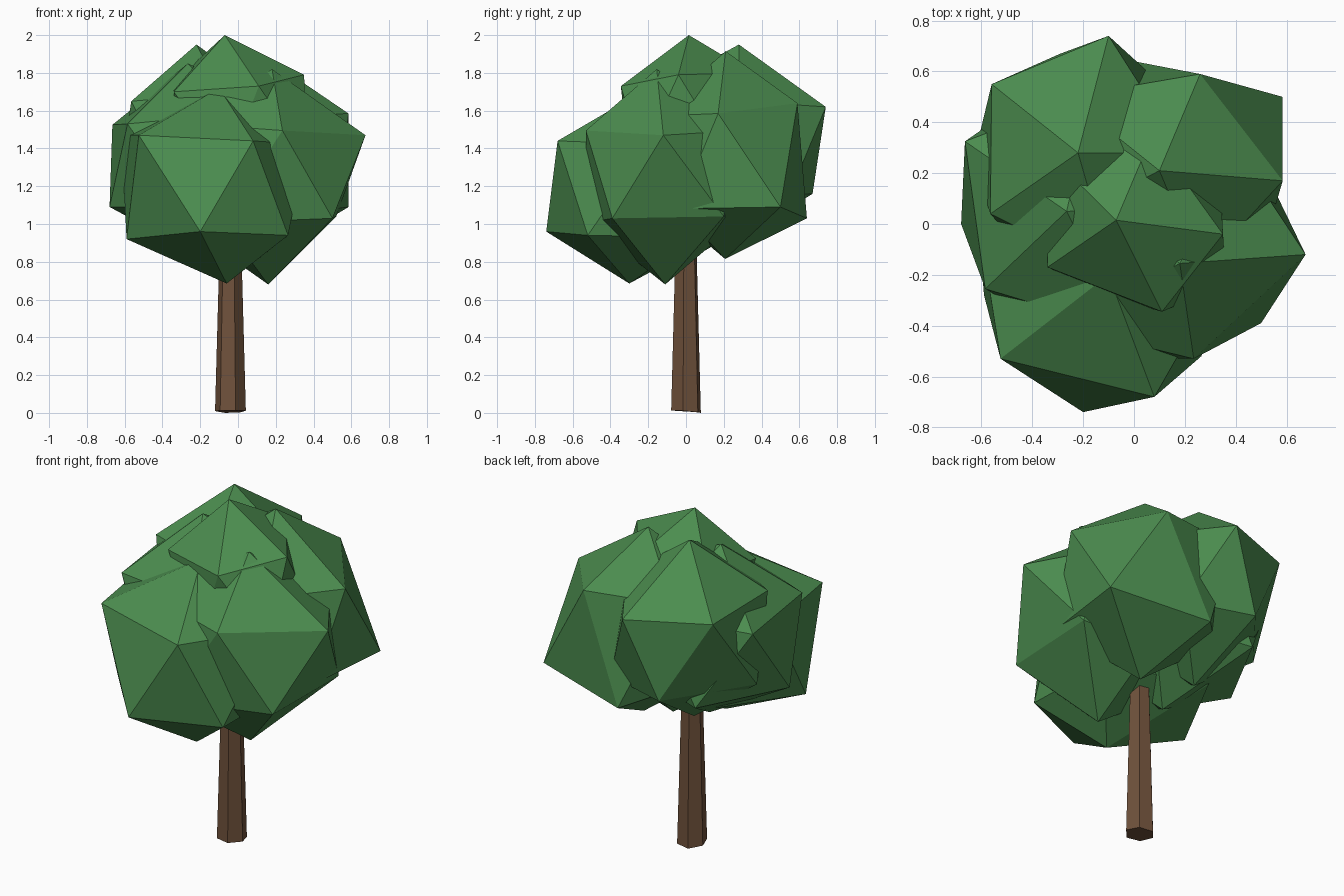
import bpy, bmesh, math
from mathutils import Matrix, Vector

if "Cube" in bpy.data.objects:
    bpy.data.objects.remove(bpy.data.objects["Cube"])


def material(name, color):
    m = bpy.data.materials.new(name)
    m.diffuse_color = (*color, 1.0)
    m.use_nodes = True
    m.node_tree.nodes["Principled BSDF"].inputs["Base Color"].default_value = m.diffuse_color
    return m


leaf_green = material("leaf_green", (0.071, 0.265, 0.078))
bark_brown = material("bark_brown", (0.16, 0.083, 0.044))


def add_object(name, bm, mat):
    bmesh.ops.recalc_face_normals(bm, faces=bm.faces)
    mesh = bpy.data.meshes.new(name)
    bm.to_mesh(mesh)
    bm.free()
    mesh.materials.append(mat)
    obj = bpy.data.objects.new(name, mesh)
    bpy.context.collection.objects.link(obj)
    return obj


def columns(vectors):
    return Matrix(vectors).transposed()


def leaf_clump(name, center, tips, pulled=()):
    """Icosahedron fitted so one face lands on three tips;
    the corners nearest to the pulled points are then moved onto them."""
    bm = bmesh.new()
    bmesh.ops.create_icosphere(bm, subdivisions=1, radius=1.0)
    bm.faces.ensure_lookup_table()
    center = Vector(center)
    source = columns([v.co.copy() for v in bm.faces[0].verts])
    target = columns([Vector(t) - center for t in tips])
    fit = target @ source.inverted()
    for v in bm.verts:
        v.co = center + fit @ v.co
    for point in map(Vector, pulled):
        min(bm.verts, key=lambda v: (v.co - point).length).co = point
    return add_object(name, bm, leaf_green)


# Trunk: tapered six-sided post running up into the leaves
bm = bmesh.new()
height = 1.2
bmesh.ops.create_cone(
    bm, cap_ends=True, segments=6, radius1=0.083, radius2=0.05, depth=height,
    matrix=Matrix.Translation((-0.04, 0.0, height / 2))
    @ Matrix.Rotation(math.radians(19), 4, 'Z'))
# Uneven foot
for v in bm.verts:
    if v.co.z < 0.01:
        v.co.z = 0.01 + 0.1 * (abs(v.co.x + 0.04) - v.co.y) * 0.8
low = min(v.co.z for v in bm.verts)
for v in bm.verts:
    v.co.z -= low
add_object("trunk", bm, bark_brown)

# Leaf clumps: centre, three corners of one face, then uneven corners
leaf_clump("leaves_front", (-0.135, -0.237, 1.20),
           [(-0.20, -0.74, 0.96), (-0.525, -0.53, 1.47), (0.08, -0.68, 1.44)],
           [(-0.06, -0.30, 0.685), (0.265, -0.52, 0.94),
            (-0.59, -0.28, 0.92), (-0.10, -0.20, 1.72)])
leaf_clump("leaves_right", (0.17, -0.13, 1.25),
           [(0.18, -0.155, 1.82), (0.675, -0.12, 1.47), (0.235, -0.53, 1.495)],
           [(0.50, -0.39, 1.03), (0.52, 0.20, 1.04), (0.16, -0.11, 0.68)])
leaf_clump("leaves_top", (0.01, 0.024, 1.556),
           [(-0.07, 0.015, 2.0), (0.35, -0.04, 1.79), (0.11, -0.345, 1.73)],
           [(-0.34, -0.17, 1.70)])
leaf_clump("leaves_back_left", (-0.22, 0.26, 1.42),
           [(-0.22, 0.28, 1.95), (-0.56, 0.55, 1.64), (-0.10, 0.74, 1.62)],
           [(-0.565, 0.04, 1.65), (-0.29, 0.67, 1.16)])
leaf_clump("leaves_back_right", (0.13, 0.23, 1.37),
           [(0.10, 0.21, 1.915), (0.26, 0.59, 1.64), (0.585, 0.17, 1.585)],
           [(0.585, 0.50, 1.09), (0.0, 0.64, 1.03), (0.13, 0.207, 0.815)])
leaf_clump("leaves_left", (-0.22, 0.04, 1.335),
           [(-0.265, 0.05, 1.85), (-0.665, 0.325, 1.525), (-0.585, -0.255, 1.53)],
           [(-0.68, 0.0, 1.09)])
